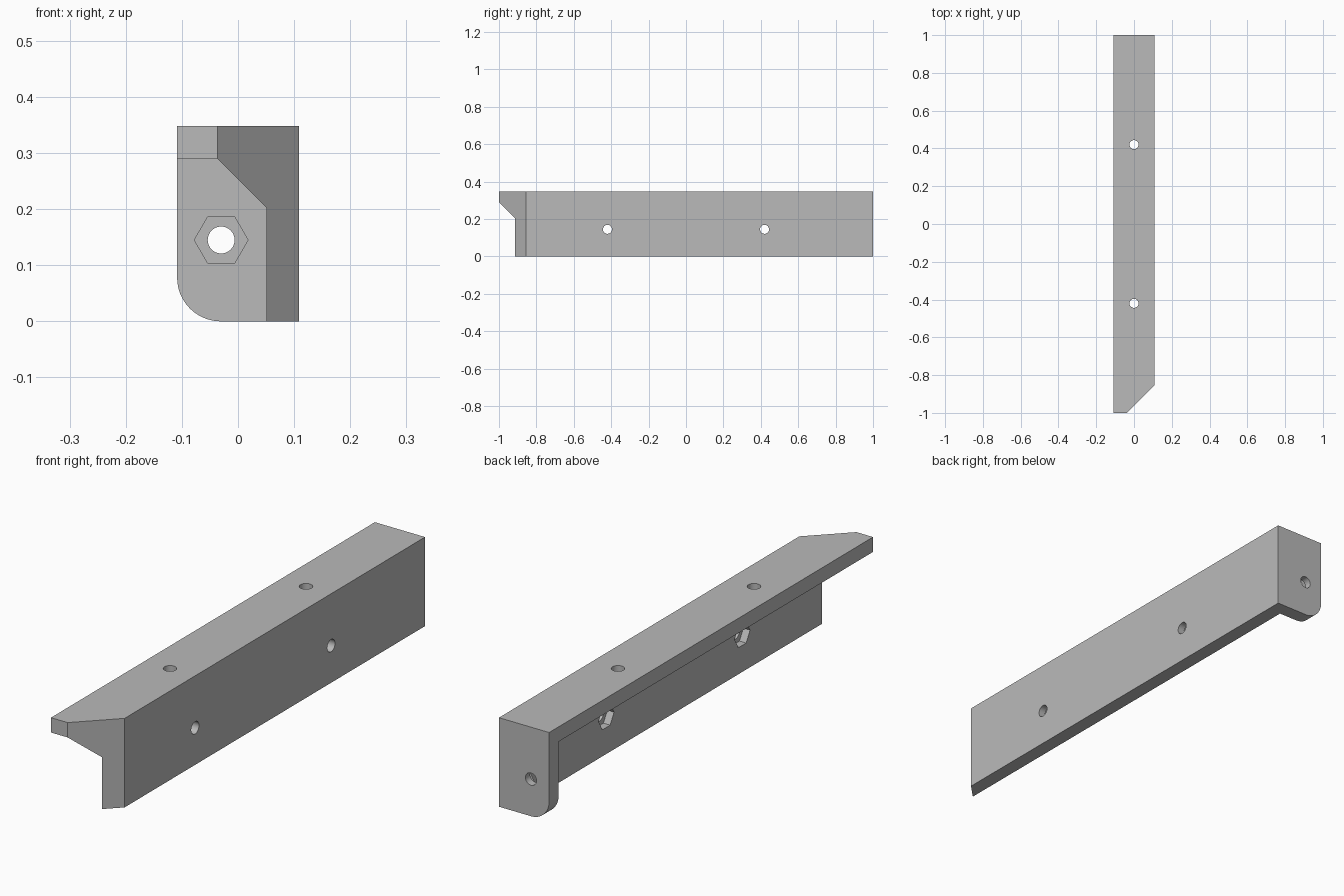
import bpy, bmesh, math
from mathutils import Matrix, Vector

cube = bpy.data.objects.get("Cube")
if cube:
    bpy.data.objects.remove(cube, do_unlink=True)

# Main dimensions
W = 0.1085          # half width
H = 0.348           # height
T = 0.058           # wall thickness
GUSSET = 0.087      # inner diagonal between wall and top
R = 0.078           # rounded corner of the end plate
HOLE, NUT, NUT_DEPTH = 0.024, 0.0478, 0.029
MID_Z = 0.145
STATIONS = (-0.42, 0.42)

grey = bpy.data.materials.new("light grey")
grey.use_nodes = True
colour = (0.49, 0.49, 0.49, 1)
grey.diffuse_color = colour
grey.node_tree.nodes["Principled BSDF"].inputs["Base Color"].default_value = colour


def prism(name, points, direction):
    """Solid made by sweeping a polygon of 3D points along a vector."""
    bm = bmesh.new()
    face = bm.faces.new([bm.verts.new(p) for p in points])
    swept = bmesh.ops.extrude_face_region(bm, geom=[face])["geom"]
    bmesh.ops.translate(bm, vec=direction,
                        verts=[g for g in swept if isinstance(g, bmesh.types.BMVert)])
    bmesh.ops.recalc_face_normals(bm, faces=bm.faces)
    mesh = bpy.data.meshes.new(name)
    bm.to_mesh(mesh)
    bm.free()
    obj = bpy.data.objects.new(name, mesh)
    bpy.context.collection.objects.link(obj)
    mesh.materials.append(grey)
    return obj


def rod(name, sides, radius, start, end):
    """Round or hexagonal bar between two points, with one corner along u."""
    start, end = Vector(start), Vector(end)
    axis = (end - start).normalized()
    u = Vector((1, 0, 0)) if abs(axis.y) > 0.5 else Vector((0, 1, 0))
    v = axis.cross(u)
    ring = [start + radius * (u * math.cos(a) + v * math.sin(a))
            for a in (2 * math.pi * i / sides for i in range(sides))]
    return prism(name, ring, end - start)


def cut(body, tool):
    tool.hide_render = True
    mod = body.modifiers.new("cut", "BOOLEAN")
    mod.operation, mod.solver, mod.object = "DIFFERENCE", "EXACT", tool
    bpy.context.view_layer.objects.active = body
    bpy.ops.object.modifier_apply(modifier=mod.name)
    bpy.data.objects.remove(tool, do_unlink=True)


# Block with one rounded lower edge
outline = [(-W, H), (W, H), (W, 0)]
for i in range(17):
    a = math.pi / 2 * i / 16
    outline.append((-W + R - R * math.sin(a), R - R * math.cos(a)))
bracket = prism("bracket", [(x, -1, z) for x, z in outline], (0, 2, 0))

# Hollow under the top, leaving side wall, gusset and end plate
inner = W - T
hollow = [(-0.3, H - T), (inner - GUSSET, H - T), (inner, H - T - GUSSET),
          (inner, -0.2), (-0.3, -0.2)]
cut(bracket, prism("hollow", [(x, -1.2, z) for x, z in hollow], (0, 2.2 - T, 0)))

# Mitred front end
tip = inner - GUSSET
mitre = [(tip - 0.1, -1.1), (tip + 0.3, -1.1), (tip + 0.3, -0.7)]
cut(bracket, prism("mitre", [(x, y, -0.1) for x, y in mitre], (0, 0, 0.6)))

# Bolt holes and nut pockets in the side wall and top
for y in STATIONS:
    cut(bracket, rod("side_hole", 32, HOLE, (0, y, MID_Z), (0.2, y, MID_Z)))
    cut(bracket, rod("side_nut", 6, NUT, (0, y, MID_Z), (inner + NUT_DEPTH, y, MID_Z)))
    cut(bracket, rod("top_hole", 32, HOLE, (0, y, 0.19), (0, y, 0.5)))
    cut(bracket, rod("top_nut", 6, NUT, (0, y, 0.19), (0, y, H - T + NUT_DEPTH)))

# Bolt hole and nut pocket in the end plate
x = -0.03
cut(bracket, rod("end_hole", 32, HOLE, (x, 0.8, MID_Z), (x, 1.2, MID_Z)))
cut(bracket, rod("end_nut", 6, NUT, (x, 0.8, MID_Z), (x, 1 - T + NUT_DEPTH, MID_Z)))

bpy.ops.object.select_all(action="DESELECT")
bracket.select_set(True)
bpy.context.view_layer.objects.active = bracket
bpy.ops.object.shade_smooth_by_angle(angle=math.radians(30))
